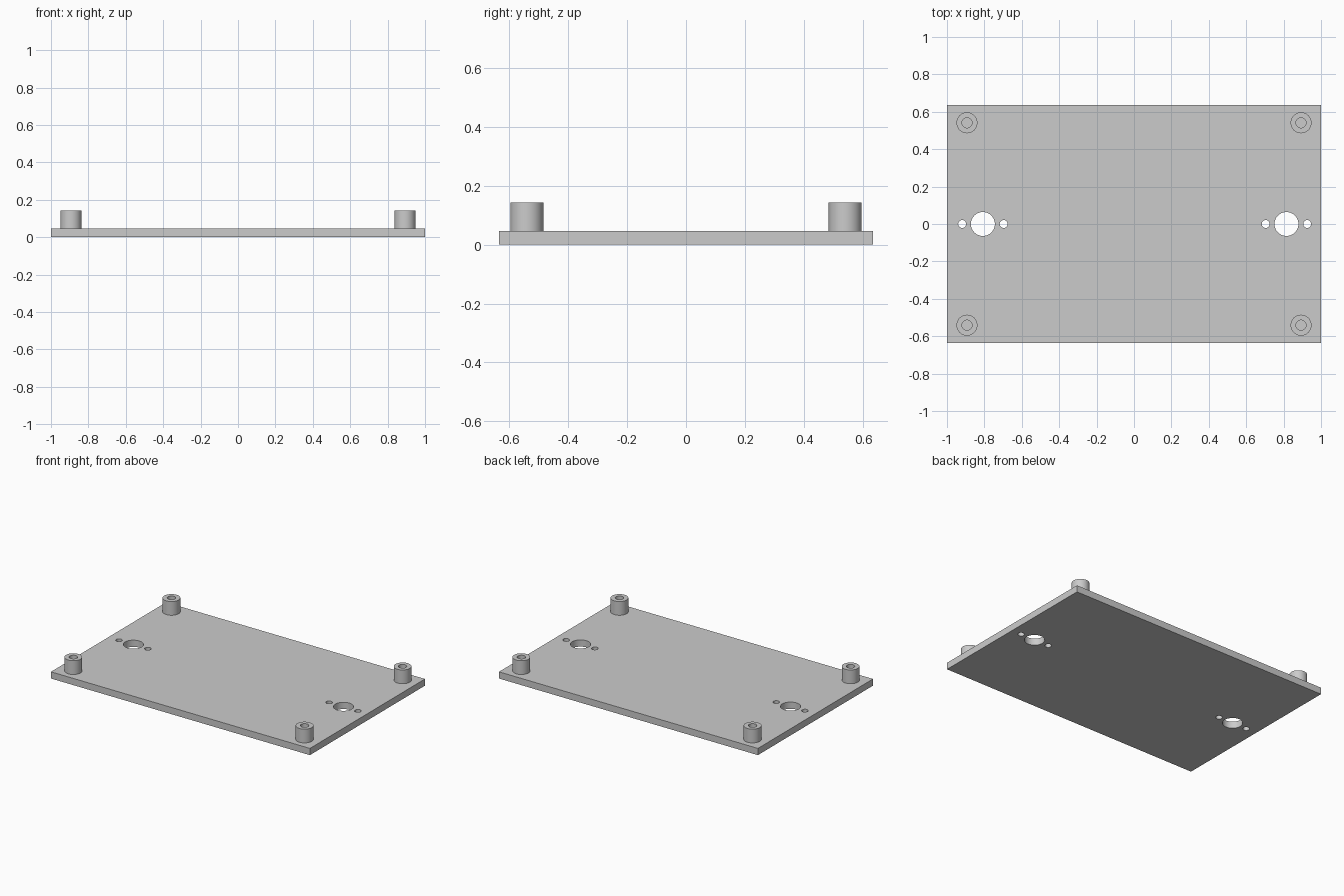
import bpy
import bmesh
from math import cos, sin, tau, radians

cube = bpy.data.objects.get("Cube")
if cube:
    bpy.data.objects.remove(cube, do_unlink=True)

PLATE_TOP, POST_TOP = 0.047, 0.143
HALF_X, HALF_Y = 1.0, 0.635
SIDES = 48

grey = bpy.data.materials.new("plain grey")
grey.use_nodes = True
colour = (0.6, 0.6, 0.6, 1)
grey.diffuse_color = colour
grey.node_tree.nodes["Principled BSDF"].inputs["Base Color"].default_value = colour


def finish(name, bm):
    bmesh.ops.recalc_face_normals(bm, faces=bm.faces)
    mesh = bpy.data.meshes.new(name)
    bm.to_mesh(mesh)
    bm.free()
    mesh.materials.append(grey)
    obj = bpy.data.objects.new(name, mesh)
    bpy.context.collection.objects.link(obj)
    return obj


def select_only(obj):
    bpy.ops.object.select_all(action="DESELECT")
    obj.select_set(True)
    bpy.context.view_layer.objects.active = obj


def smooth(obj):
    select_only(obj)
    bpy.ops.object.shade_smooth_by_angle(angle=radians(30))


def lathe(name, x, y, profile):
    """Turn a closed (radius, height) loop about the vertical through x, y."""
    bm = bmesh.new()
    rings = []
    for i in range(SIDES):
        a = tau * i / SIDES
        rings.append([bm.verts.new((x + r * cos(a), y + r * sin(a), z))
                      for r, z in profile])
    n = len(profile)
    for i in range(SIDES):
        here, there = rings[i], rings[(i + 1) % SIDES]
        for j in range(n):
            k = (j + 1) % n
            bm.faces.new((here[j], there[j], there[k], here[k]))
    return finish(name, bm)


# Base plate
bm = bmesh.new()
bmesh.ops.create_cube(bm, size=1)
for v in bm.verts:
    v.co.x *= 2 * HALF_X
    v.co.y *= 2 * HALF_Y
    v.co.z = PLATE_TOP if v.co.z > 0 else 0
plate = finish("base_plate", bm)

# Through holes: a large one between two screw holes at each end
bm = bmesh.new()
for cx in (-0.808, 0.815):
    for dx, radius in ((-0.111, 0.021), (0, 0.064), (0.111, 0.021)):
        made = bmesh.ops.create_cone(bm, cap_ends=True, segments=SIDES,
                                     radius1=radius, radius2=radius, depth=0.3)
        bmesh.ops.translate(bm, verts=made["verts"], vec=(cx + dx, 0, 0))
cutter = finish("hole_cutter", bm)
cutter.hide_render = True
cut = plate.modifiers.new("holes", "BOOLEAN")
cut.operation = "DIFFERENCE"
cut.solver = "EXACT"
cut.object = cutter
select_only(plate)
bpy.ops.object.modifier_apply(modifier=cut.name)
bpy.data.objects.remove(cutter, do_unlink=True)
smooth(plate)

# Hollow corner posts, sunk slightly into the plate
OUTER, INNER, SUNK = 0.056, 0.027, PLATE_TOP - 0.005
tube = [(OUTER, SUNK), (OUTER, POST_TOP), (INNER, POST_TOP), (INNER, SUNK)]
for end, sy in (("front", -1), ("back", 1)):
    for side, sx in (("right", -1), ("left", 1)):
        smooth(lathe(f"{end}_{side}_post", sx * 0.893, sy * 0.541, tube))
